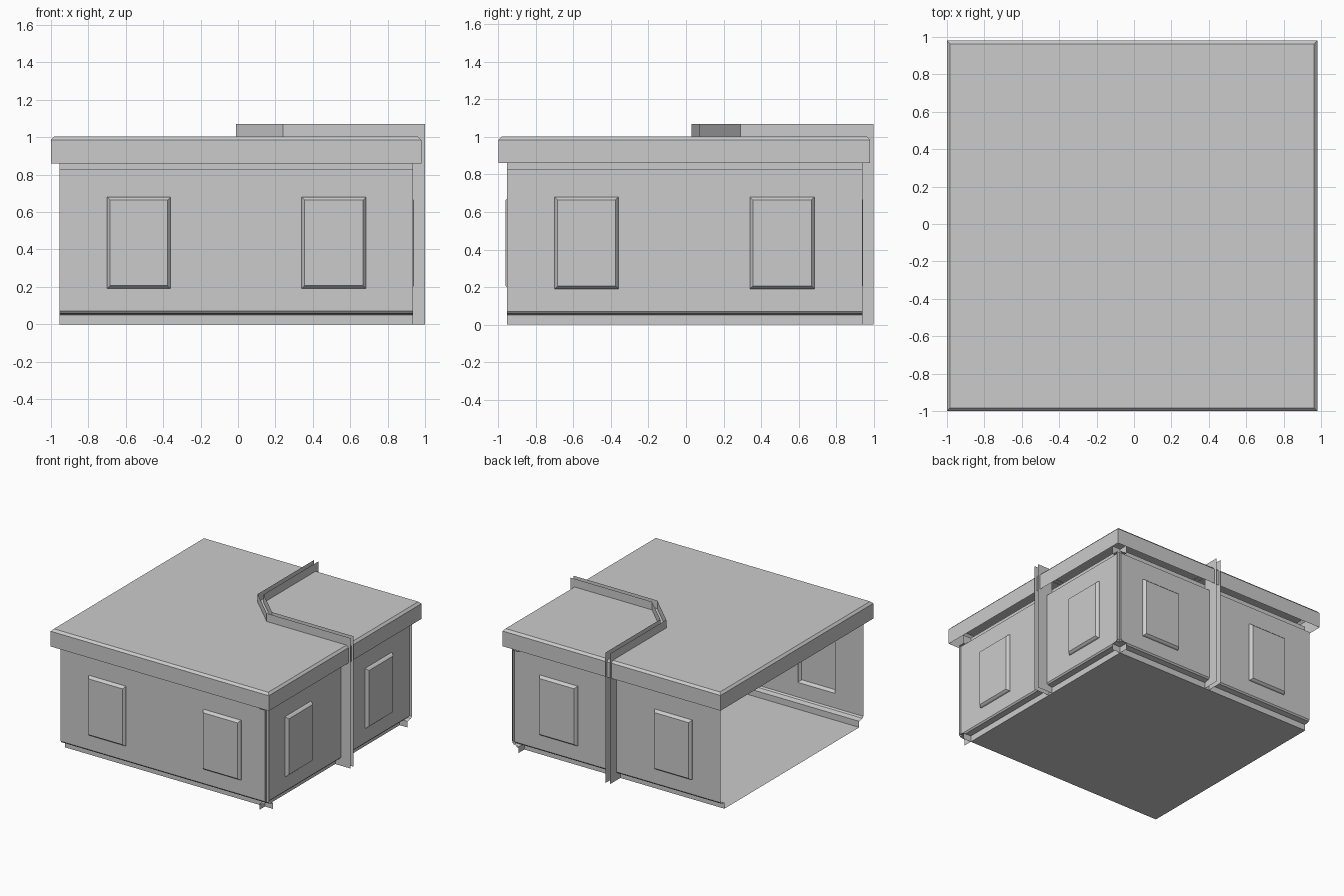
import bpy, bmesh
from mathutils import Vector

if "Cube" in bpy.data.objects:
    bpy.data.objects.remove(bpy.data.objects["Cube"])


def finish(name, bm, outward=None):
    bmesh.ops.remove_doubles(bm, verts=bm.verts, dist=0.0005)
    bmesh.ops.recalc_face_normals(bm, faces=bm.faces)
    if outward is not None:
        big = max(bm.faces, key=lambda f: abs(f.normal.dot(outward)) * f.calc_area())
        if big.normal.dot(outward) < 0:
            bmesh.ops.reverse_faces(bm, faces=bm.faces)
    me = bpy.data.meshes.new(name)
    bm.to_mesh(me)
    bm.free()
    ob = bpy.data.objects.new(name, me)
    bpy.context.collection.objects.link(ob)
    return ob


def face(bm, pts):
    bm.faces.new([bm.verts.new(p) for p in pts])


def bridge(bm, a, b):
    n = len(a)
    for i in range(n):
        j = (i + 1) % n
        face(bm, (a[i], a[j], b[j], b[i]))


# Wall shell: recessed plinth, panel with raised window blocks, recessed cornice
def wall(name, to_world, u0, u1, windows, outward):
    bm = bmesh.new()
    P = to_world
    REC = -0.053
    profile = [(REC, 0), (REC, 0.05), (-0.01, 0.058), (0, 0.07)]
    top = [(0, 0.83), (REC, 0.83), (REC, 0.90)]
    for prof in (profile, top):
        for (d0, z0), (d1, z1) in zip(prof, prof[1:]):
            face(bm, (P(u0, d0, z0), P(u1, d0, z0), P(u1, d1, z1), P(u0, d1, z1)))
    us = [u0] + [u for w in windows for u in w] + [u1]
    zs = [0.07, 0.19, 0.68, 0.83]
    for i in range(5):
        for k in range(3):
            if k == 1 and i in (1, 3):
                continue
            face(bm, [P(u, 0, z) for u, z in
                      ((us[i], zs[k]), (us[i + 1], zs[k]), (us[i + 1], zs[k + 1]), (us[i], zs[k + 1]))])

    def ring(w, inset, d):
        a, b, c, e = w[0] + inset, w[1] - inset, 0.19 + inset, 0.68 - inset
        return [P(a, d, c), P(b, d, c), P(b, d, e), P(a, d, e)]

    for w in windows:
        rings = [ring(w, 0, 0), ring(w, 0.004, 0.012), ring(w, 0.016, 0.026)]
        for a, b in zip(rings, rings[1:]):
            bridge(bm, a, b)
        face(bm, rings[-1])
    return finish(name, bm, Vector(outward))


win = [(-0.70, -0.36), (0.34, 0.685)]
wall("front_wall", lambda u, d, z: (u, -0.935 - d, z), -0.955, 0.935, win, (0, -1, 0))
wall("back_wall", lambda u, d, z: (u, 0.918 + d, z), -0.955, 0.935, win, (0, 1, 0))
wall("right_wall", lambda u, d, z: (0.915 + d, u, z), -0.955, 0.94, win, (1, 0, 0))

# Floor sheet
bm = bmesh.new()
face(bm, ((-0.955, -0.882, 0), (0.862, -0.882, 0), (0.862, 0.865, 0), (-0.955, 0.865, 0)))
finish("floor", bm, Vector((0, 0, 1)))

# Roof lid: open underneath, chamfered top edge
bm = bmesh.new()


def roof_ring(inset, z):
    a, b = -1 + inset, 0.98 - inset
    return [(a, a, z), (b, a, z), (b, b, z), (a, b, z)]


rings = [roof_ring(0, 0.86), roof_ring(0, 0.985), roof_ring(0.017, 1.003)]
for a, b in zip(rings, rings[1:]):
    bridge(bm, a, b)
face(bm, rings[-1])
finish("roof", bm, Vector((0, 0, 1)))


# Pair of thin seam fins: up the right wall, across the roof, down the back wall
def seam(name, path):
    bm = bmesh.new()
    for a, b in zip(path, path[1:]):
        face(bm, ((*a, 1.0), (*b, 1.0), (*b, 1.07), (*a, 1.07)))
    y, x = path[0][1], path[-1][0]
    face(bm, ((0.862, y, 0), (1, y, 0), (1, y, 1.07), (0.862, y, 1.07)))
    face(bm, ((x, 0.865, 0), (x, 1, 0), (x, 1, 1.07), (x, 0.865, 1.07)))
    return finish(name, bm)


seam("seam_fin_outer", [(0.862, 0.03), (0.24, 0.03), (-0.01, 0.27), (-0.01, 0.865)])
seam("seam_fin_inner", [(0.862, 0.07), (0.26, 0.07), (0.03, 0.29), (0.03, 0.865)])
